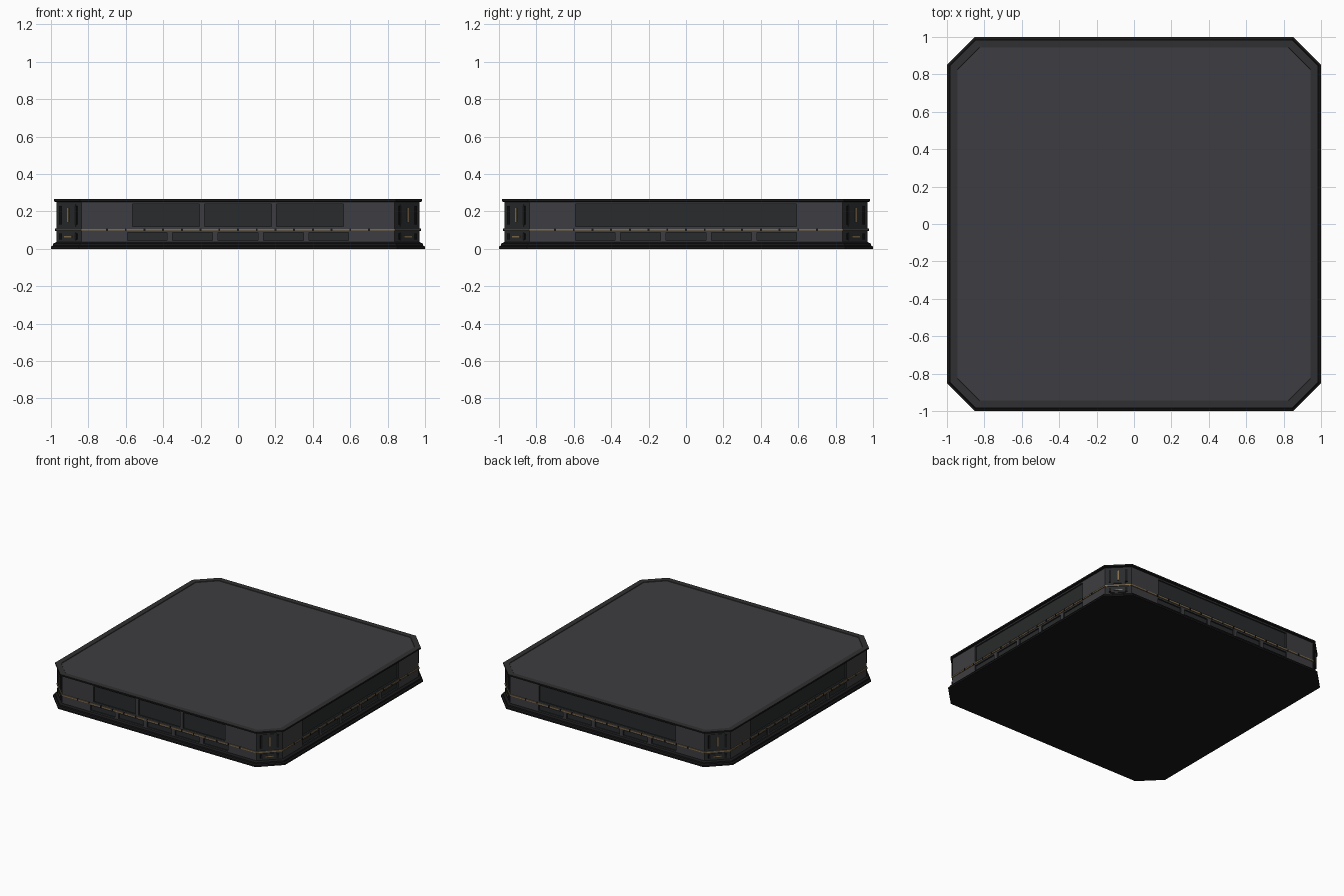
import bpy, bmesh
from math import radians, sqrt
from mathutils import Matrix

if "Cube" in bpy.data.objects:
    bpy.data.objects.remove(bpy.data.objects["Cube"])


def material(name, r, g, b):
    m = bpy.data.materials.new(name)
    m.diffuse_color = (r, g, b, 1)
    m.use_nodes = True
    m.node_tree.nodes["Principled BSDF"].inputs["Base Color"].default_value = m.diffuse_color
    return m


GREY = material("wall_grey", 0.048, 0.048, 0.054)
DARK = material("panel_dark", 0.022, 0.024, 0.025)
BLACK = material("trim_black", 0.009, 0.009, 0.010)
FRAME = material("rim_grey", 0.030, 0.030, 0.032)
GOLD = material("inlay_gold", 0.22, 0.15, 0.07)


def finish(name, bm, *mats):
    me = bpy.data.meshes.new(name)
    bm.to_mesh(me)
    bm.free()
    for m in mats:
        me.materials.append(m)
    ob = bpy.data.objects.new(name, me)
    bpy.context.collection.objects.link(ob)
    return ob


def octagon(off, z):
    """Square with cut corners, moved inward by off from the footprint."""
    h = 1 - off
    c = 1.85 - off * sqrt(2) - h
    return [(h, -c, z), (h, c, z), (c, h, z), (-c, h, z),
            (-h, c, z), (-h, -c, z), (-c, -h, z), (c, -h, z)]


def loft(name, profile, mats, cap_low=False, cap_top=False):
    bm = bmesh.new()
    rings = [[bm.verts.new(p) for p in octagon(*s)] for s in profile]
    for a, b in zip(rings, rings[1:]):
        for i in range(8):
            j = (i + 1) % 8
            bm.faces.new((a[i], a[j], b[j], b[i]))
    if cap_low:
        bm.faces.new(rings[0][::-1])
    if cap_top:
        bm.faces.new(rings[-1])
    return finish(name, bm, *mats)


def box(bm, angle, u0, u1, d0, d1, z0, z1):
    """Box on a side: u along the wall, d outward; angle 0 is the front."""
    m = (Matrix.Rotation(radians(angle), 4, 'Z')
         @ Matrix.Translation(((u0 + u1) / 2, -(d0 + d1) / 2, (z0 + z1) / 2))
         @ Matrix.Diagonal((u1 - u0, d1 - d0, z1 - z0, 1)))
    bmesh.ops.create_cube(bm, size=1, matrix=m)


WALL = 0.97
CORNER = (1.85 - 0.03 * sqrt(2)) / sqrt(2)
SIDES = (0, 90, 180, 270)

# stepped base
loft("base_plinth", [(0, 0), (0, 0.012), (0.01, 0.018), (0.012, 0.028), (0.03, 0.036)],
     [BLACK], cap_low=True)

# wall with dark cut corners
body = loft("wall_body", [(0.03, 0.03), (0.03, 0.255)], [GREY, DARK], True, True)
for p in body.data.polygons:
    if abs(p.normal.x) > 0.5 and abs(p.normal.y) > 0.5:
        p.material_index = 1

# recessed wall panels: three on the front, one long one on the other sides
bm = bmesh.new()
for a in SIDES:
    spans = [(-0.565, -0.205), (-0.18, 0.18), (0.205, 0.565)] if a == 0 else [(-0.59, 0.59)]
    for u0, u1 in spans:
        box(bm, a, u0, u1, WALL - 0.012, WALL + 0.05, 0.118, 0.24)
    for i in range(-2, 3):
        c = i * 0.243
        box(bm, a, c - 0.106, c + 0.106, WALL - 0.012, WALL + 0.05, 0.045, 0.086)
cutter = finish("panel_cutter", bm, DARK)
cutter.hide_render = True
mod = body.modifiers.new("panels", 'BOOLEAN')
mod.operation = 'DIFFERENCE'
mod.object = cutter
mod.solver = 'EXACT'
mod.material_mode = 'TRANSFER'
bpy.context.view_layer.objects.active = body
bpy.ops.object.modifier_apply(modifier="panels")
bpy.data.objects.remove(cutter)

# the wall's hidden end caps are not needed
bm = bmesh.new()
bm.from_mesh(body.data)
caps = [f for f in bm.faces if abs(f.normal.z) > 0.9
        and not 0.04 < f.calc_center_median().z < 0.25]
bmesh.ops.delete(bm, geom=caps, context='FACES')
bm.to_mesh(body.data)
bm.free()

# gold band with dark ticks
loft("gold_band", [(0.03, 0.097), (0.024, 0.097), (0.024, 0.107), (0.03, 0.107)], [GOLD])
bm = bmesh.new()
for a in SIDES:
    for i in range(-7, 8):
        box(bm, a, i * 0.1 - 0.005, i * 0.1 + 0.005, WALL, WALL + 0.008, 0.096, 0.108)
finish("band_ticks", bm, BLACK)

# top rim and slightly sunken deck
loft("rim_edge", [(0.03, 0.25), (0.015, 0.253), (0.015, 0.265)], [BLACK])
loft("rim_frame", [(0.015, 0.265), (0.055, 0.265), (0.057, 0.261)], [FRAME])
loft("top_deck", [(0.057, 0.261)], [GREY], cap_top=True)

# corner plates with side brackets and gold bars
plates, brackets, bars = bmesh.new(), bmesh.new(), bmesh.new()
for a in SIDES:
    a += 45
    box(plates, a, -0.055, 0.055, CORNER, CORNER + 0.005, 0.12, 0.238)
    box(plates, a, -0.055, 0.055, CORNER, CORNER + 0.005, 0.045, 0.086)
    for s in (-1, 1):
        u = s * 0.058
        box(brackets, a, u - 0.008, u + 0.008, CORNER, CORNER + 0.009, 0.13, 0.228)
        box(brackets, a, u - 0.008, u + 0.008, CORNER, CORNER + 0.009, 0.05, 0.081)
    box(bars, a, -0.006, 0.006, CORNER + 0.004, CORNER + 0.009, 0.142, 0.218)
    box(bars, a, -0.03, 0.03, CORNER + 0.004, CORNER + 0.009, 0.061, 0.068)
finish("corner_plates", plates, DARK)
finish("corner_brackets", brackets, BLACK)
finish("corner_gold_bars", bars, GOLD)
